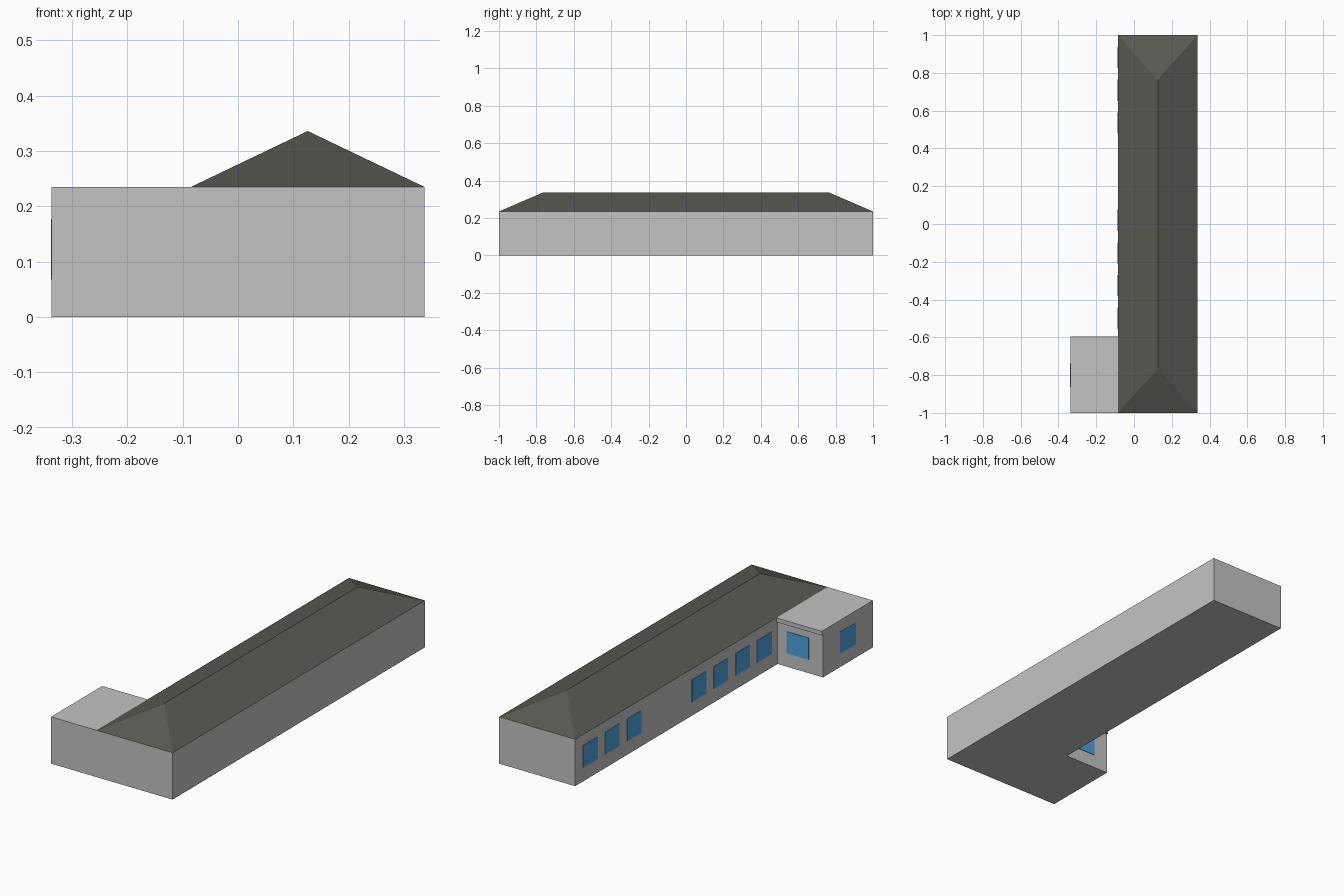
import bpy, bmesh

if "Cube" in bpy.data.objects:
    bpy.data.objects.remove(bpy.data.objects["Cube"])


def material(name, rgb):
    m = bpy.data.materials.new(name)
    m.diffuse_color = (*rgb, 1)
    m.use_nodes = True
    m.node_tree.nodes["Principled BSDF"].inputs["Base Color"].default_value = m.diffuse_color
    return m


WALL = material("light grey wall", (0.55, 0.55, 0.55))
ROOF = material("dark olive roof", (0.10, 0.10, 0.088))
GLASS = material("blue glass", (0.075, 0.37, 0.74))


def make(name, bm, mat):
    bmesh.ops.recalc_face_normals(bm, faces=bm.faces)
    me = bpy.data.meshes.new(name)
    bm.to_mesh(me)
    bm.free()
    me.materials.append(mat)
    ob = bpy.data.objects.new(name, me)
    bpy.context.collection.objects.link(ob)
    return ob


def prism(name, outline, z0, z1, mat):
    bm = bmesh.new()
    base = bm.faces.new([bm.verts.new((x, y, z0)) for x, y in outline])
    top = bmesh.ops.extrude_face_region(bm, geom=[base], use_keep_orig=True)
    verts = [v for v in top["geom"] if isinstance(v, bmesh.types.BMVert)]
    bmesh.ops.translate(bm, verts=verts, vec=(0, 0, z1 - z0))
    return make(name, bm, mat)


def box(name, x0, x1, y0, y1, z0, z1, mat):
    return prism(name, [(x0, y0), (x1, y0), (x1, y1), (x0, y1)], z0, z1, mat)


LEFT, MID, RIGHT = -0.337, -0.085, 0.337   # annex wall, long wall, right wall
EAVE, RIDGE = 0.235, 0.336
ANNEX_Y = -0.605                           # back wall of the annex

# L-shaped walls: long block plus front-left annex
prism("walls", [(LEFT, -1), (RIGHT, -1), (RIGHT, 1), (MID, 1),
                (MID, ANNEX_Y), (LEFT, ANNEX_Y)], 0, EAVE, WALL)

# Thin lip of the flat annex roof
box("annex_roof_lip", LEFT, MID, ANNEX_Y, -0.595, 0.214, EAVE, WALL)

# Hipped roof over the long block
bm = bmesh.new()
a, b, c, d = [bm.verts.new((x, y, EAVE)) for x, y in
              ((MID, -1), (RIGHT, -1), (RIGHT, 1), (MID, 1))]
mid = (MID + RIGHT) / 2
f, k = [bm.verts.new((mid, y, RIDGE)) for y in (-0.765, 0.765)]
for face in ((a, b, f), (b, c, k, f), (c, d, k), (d, a, f, k), (d, c, b, a)):
    bm.faces.new(face)
make("hipped_roof", bm, ROOF)

# Windows: thin plates on the long left wall in two groups
Z0, Z1, T = 0.07, 0.181, 0.003
for start, count in ((0.937, 3), (0.076, 4)):
    for i in range(count):
        y = start - i * 0.173
        box("long_wall_window", MID - T, MID + T, y - 0.112, y, Z0, Z1, GLASS)

# Annex windows: left wall and back wall
box("annex_left_window", LEFT - T / 3, LEFT + T, -0.866, -0.739, Z0 - 0.002, Z1 - 0.004, GLASS)
box("annex_back_window", -0.258, -0.135, ANNEX_Y - T, ANNEX_Y + T, Z0 - 0.002, Z1 - 0.004, GLASS)
